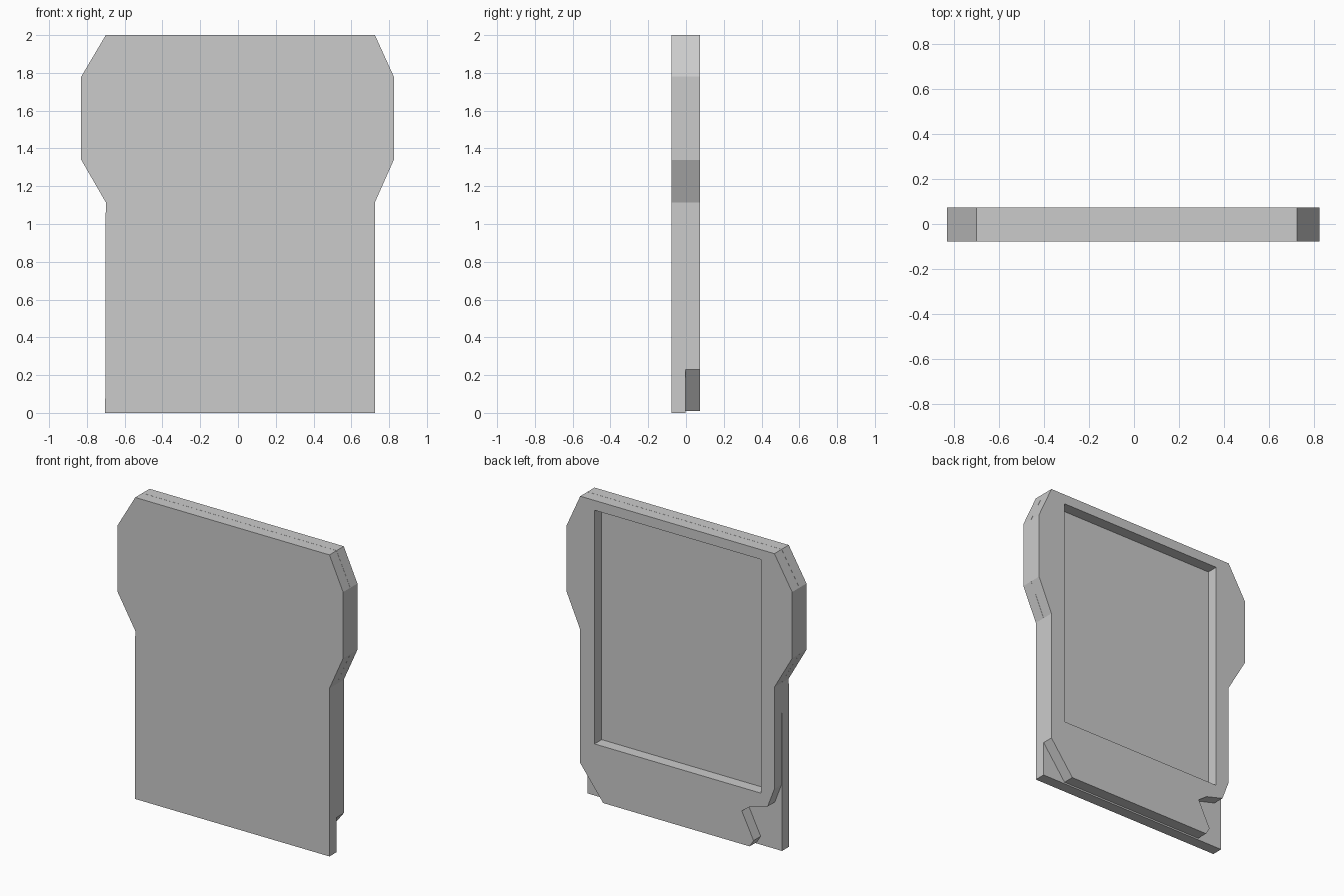
import bpy
import math

if "Cube" in bpy.data.objects:
    bpy.data.objects.remove(bpy.data.objects["Cube"])


def plate(name, loops, y0, y1):
    """Flat plate from x/z outlines (extra loops are holes), spanning y0 to y1."""
    curve = bpy.data.curves.new(name + "_profile", 'CURVE')
    curve.dimensions = '2D'
    curve.fill_mode = 'BOTH'
    curve.extrude = (y1 - y0) / 2
    for loop in loops:
        spline = curve.splines.new('POLY')
        spline.points.add(len(loop) - 1)
        for point, (x, z) in zip(spline.points, loop):
            point.co = (x, z, 0, 1)
        spline.use_cyclic_u = True
    temp = bpy.data.objects.new(name + "_profile", curve)
    bpy.context.collection.objects.link(temp)
    deps = bpy.context.evaluated_depsgraph_get()
    mesh = bpy.data.meshes.new_from_object(temp.evaluated_get(deps))
    bpy.data.objects.remove(temp)
    for poly in mesh.polygons:
        poly.use_smooth = False
    obj = bpy.data.objects.new(name, mesh)
    obj.rotation_euler.x = math.radians(90)
    obj.location.y = (y0 + y1) / 2
    bpy.context.collection.objects.link(obj)
    return obj


# Shared upper outline, from the left waist over the top to the right waist
shoulders = [(-0.70, 1.115), (-0.83, 1.34), (-0.83, 1.78), (-0.70, 2.0),
             (0.725, 2.0), (0.825, 1.78), (0.825, 1.34), (0.725, 1.115)]

# Solid front panel
plate("front_panel", [shoulders + [(0.725, 0), (-0.703, 0)]], -0.077, -0.003)

# Back frame: clipped corner, notched corner and rectangular window
lower_edge = [(0.725, 0.23), (0.557, 0.01), (-0.518, 0.01), (-0.547, 0.056),
              (-0.46, 0.23), (-0.525, 0.276), (-0.65, 0.31), (-0.70, 0.44)]
window = [(-0.60, 0.385), (0.62, 0.385), (0.62, 1.935), (-0.60, 1.935)]
plate("back_frame", [shoulders + lower_edge, window], -0.002, 0.073)
